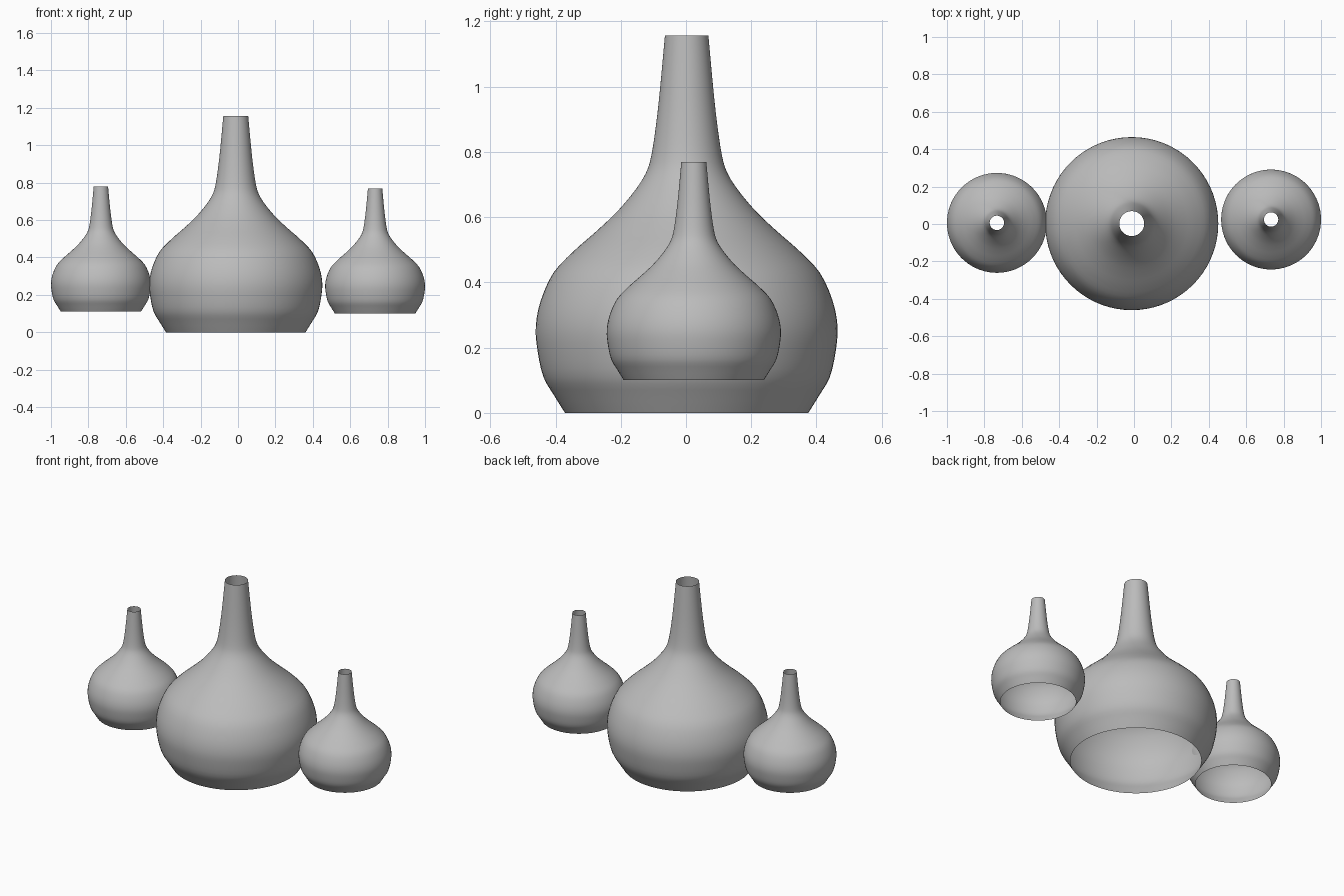
import bpy, bmesh, math
from mathutils import Vector

if "Cube" in bpy.data.objects:
    bpy.data.objects.remove(bpy.data.objects["Cube"])

# Lampshade outline (radius, height), from the open bottom rim to the open neck
PROFILE = [(0.373, 0), (0.406, 0.053), (0.439, 0.11), (0.457, 0.19), (0.4625, 0.265),
           (0.447, 0.345), (0.408, 0.43), (0.345, 0.497), (0.28, 0.554), (0.215, 0.615),
           (0.16, 0.68), (0.125, 0.735), (0.108, 0.79), (0.093, 0.89), (0.081, 1.0),
           (0.0666, 1.157)]
SIDES = 72
STEPS = 3

grey = bpy.data.materials.new("lamp_grey")
grey.diffuse_color = (0.5, 0.5, 0.5, 1)
grey.use_nodes = True
grey.node_tree.nodes["Principled BSDF"].inputs["Base Color"].default_value = grey.diffuse_color


def smooth_profile(points):
    """Catmull-Rom curve through the outline points."""
    p = [Vector(q) for q in points]
    p = [2 * p[0] - p[1]] + p + [2 * p[-1] - p[-2]]
    out = []
    for a, b, c, d in zip(p, p[1:], p[2:], p[3:]):
        for i in range(STEPS):
            t = i / STEPS
            out.append(0.5 * (2 * b + (c - a) * t + (2 * a - 5 * b + 4 * c - d) * t * t
                              + (3 * b - a - 3 * c + d) * t ** 3))
    return out + [p[-2]]


def lampshade(name, location, scale):
    bm = bmesh.new()
    rings = []
    for r, z in smooth_profile(PROFILE):
        rings.append([bm.verts.new((r * scale * math.cos(2 * math.pi * k / SIDES),
                                    r * scale * math.sin(2 * math.pi * k / SIDES),
                                    z * scale)) for k in range(SIDES)])
    for low, high in zip(rings, rings[1:]):
        for k in range(SIDES):
            n = (k + 1) % SIDES
            bm.faces.new((low[k], low[n], high[n], high[k])).smooth = True
    mesh = bpy.data.meshes.new(name)
    bm.to_mesh(mesh)
    bm.free()
    mesh.materials.append(grey)
    obj = bpy.data.objects.new(name, mesh)
    obj.location = location
    bpy.context.collection.objects.link(obj)


# One large shade between two small ones
lampshade("large_lampshade", (-0.012, 0.002, 0), 1)
lampshade("left_lampshade", (-0.733, 0.006, 0.112), 0.577)
lampshade("right_lampshade", (0.733, 0.024, 0.101), 0.577)
